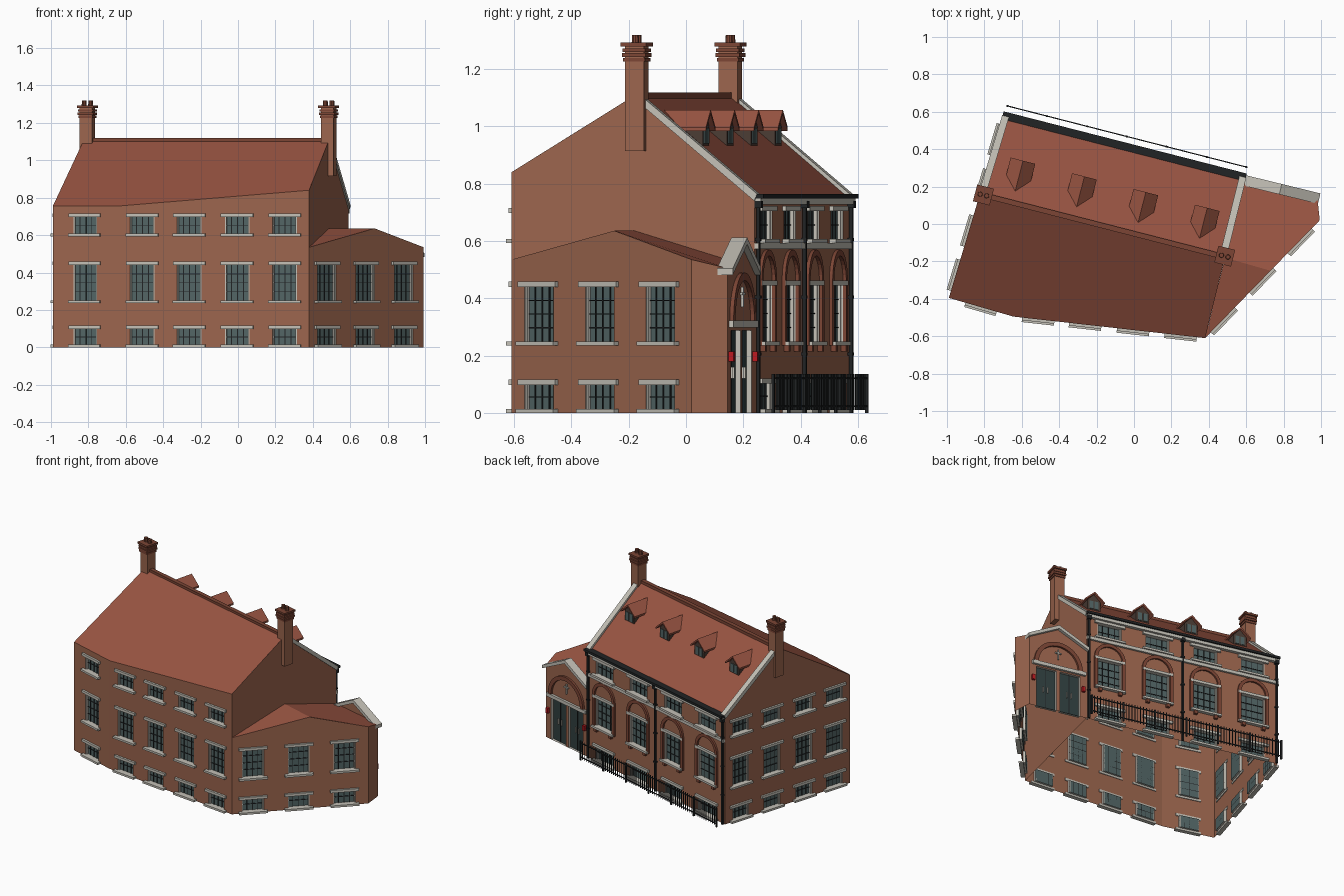
import bpy, bmesh, math
from mathutils import Vector, Matrix

if "Cube" in bpy.data.objects:
    bpy.data.objects.remove(bpy.data.objects["Cube"])

COL = dict(brick=(.33, .13, .075), roof=(.32, .09, .055), dark_brick=(.2, .06, .035),
           stone=(.55, .53, .47), glass=(.085, .13, .13), iron=(.015, .017, .018),
           wood=(.07, .045, .035), door=(.03, .05, .05), red=(.5, .01, .015))
MATS = {}
for k, c in COL.items():
    MATS[k] = bpy.data.materials.new(k)
    MATS[k].diffuse_color = (*c, 1)

parts = {}


def part(name, mat):
    return parts.setdefault(name, (bmesh.new(), mat))[0]


def frame(p0, p1):
    """Wall frame: x along the wall, -y outward, z up. Returns matrix and length."""
    a, b = Vector((*p0, 0)), Vector((*p1, 0))
    d = (b - a).normalized()
    m = Matrix((d, (-d.y, d.x, 0), (0, 0, 1))).transposed().to_4x4()
    m.translation = a
    return m, (b - a).length


def poly(bm, M, pts):
    bm.faces.new([bm.verts.new(M @ Vector(p)) for p in pts])


def prism(bm, M, pts, o0, o1):
    """Extrude an (x, z) profile between outward offsets o0 and o1."""
    F = [bm.verts.new(M @ Vector((x, -o1, z))) for x, z in pts]
    B = [bm.verts.new(M @ Vector((x, -o0, z))) for x, z in pts]
    bm.faces.new(F)
    bm.faces.new(B[::-1])
    for i in range(len(F)):
        j = (i + 1) % len(F)
        bm.faces.new((F[i], B[i], B[j], F[j]))


def box(bm, M, x0, x1, o0, o1, z0, z1):
    prism(bm, M, [(x0, z0), (x1, z0), (x1, z1), (x0, z1)], o0, o1)


def arch(bm, M, xc, z, r, t, o, n=14):
    a = [math.pi * i / n for i in range(n + 1)]
    ring = [(xc + (r + t) * math.cos(i), z + (r + t) * math.sin(i)) for i in a]
    ring += [(xc + r * math.cos(i), z + r * math.sin(i)) for i in reversed(a)]
    prism(bm, M, ring, 0, o)


def window(M, where, xc, w, z0, z1, fill='glass', rec=.018):
    """Recessed opening: reveals, pane, bars, sill and lintel."""
    x0, x1 = xc - w / 2, xc + w / 2
    st = part(where + '_stone_trim', 'stone')
    c = [(x0, z0), (x1, z0), (x1, z1), (x0, z1)]
    for i in range(4):
        (ax, az), (bx, bz) = c[i], c[(i + 1) % 4]
        poly(st, M, [(ax, 0, az), (ax, rec, az), (bx, rec, bz), (bx, 0, bz)][::-1])
    poly(part(where + '_' + fill, fill), M, [(x, rec, z) for x, z in c])
    bars = part(where + '_bars', 'iron')
    for f in ((.5,) if fill == 'door' else (.25, .5, .75)):
        x = x0 + w * f
        box(bars, M, x - .002, x + .002, -rec, -rec + .004, z0, z1)
    nz = max(2, round((z1 - z0) / .05))
    for i in range(1, nz if fill == 'glass' else 1):
        z = z0 + (z1 - z0) * i / nz
        box(bars, M, x0, x1, -rec, -rec + .004, z - .002, z + .002)
    if fill == 'glass':
        for x in (x0, x1 - .007):
            box(st, M, x, x + .007, -rec, -.006, z0, z1)
        e = .022
        box(st, M, x0 - e, x1 + e, -.005, .014, z1, z1 + .018)
        box(st, M, x0 - e, x1 + e, -.005, .024, max(0, z0 - .014), z0)


def wall(where, p0, p1, tops, wins=(), fill='glass'):
    """Sheet wall with real openings; tops are (fraction, z) along the upper edge."""
    M, L = frame(p0, p1)
    bm = part(where + '_wall', 'brick')
    zb = min(z for _, z in tops) - .02
    xs = sorted({0, L} | {w[0] + s * w[1] / 2 for w in wins for s in (-1, 1)})
    zs = sorted({0, zb} | {z for w in wins for z in w[2:]})
    xs = [x for i, x in enumerate(xs) if i == 0 or x - xs[i - 1] > 1e-5]
    for a, b in zip(xs, xs[1:]):
        for c, d in zip(zs, zs[1:]):
            mx, mz = (a + b) / 2, (c + d) / 2
            if not any(abs(mx - w[0]) < w[1] / 2 and w[2] < mz < w[3] for w in wins):
                poly(bm, M, [(a, 0, c), (b, 0, c), (b, 0, d), (a, 0, d)])
    poly(bm, M, [(0, 0, zb), (L, 0, zb)] + [(f * L, 0, z) for f, z in reversed(tops)])
    for w in wins:
        window(M, where, *w, fill=fill)
    return M, L


# Plan corners
BL, BR, AR, AS = (-.70, .57), (.59, .24), (.98, .145), (.993, .02)
FR, FM, FL = (.38, -.61), (-.645, -.495), (-.99, -.395)
RL, RR = (-.824, .159), (.487, -.177)
AP, AM = (.73, -.25), (.487, -.18)
LOW, MID, TOP = (.014, .098), (.25, .44), (.608, .698)


def wins(L, fr, rows, w=.13):
    return [(f * L, w, *r) for f in fr for r in rows]


def dist(a, b):
    return math.dist(a, b)


# Main walls
ALL = (LOW, MID, TOP)
wall('front_left', FL, FM, [(0, .755), (1, .755)], wins(dist(FL, FM), [.5], ALL))
wall('front', FM, FR, [(0, .755), (1, .84)], wins(dist(FM, FR), [.13, .375, .625, .873], ALL))
ML, LL = wall('left_side', BL, FL, [(0, .755), (.426, 1.11), (1, .755)],
              wins(dist(BL, FL), [.125, .375, .63, .875], ALL))
MR, LR = wall('right_gable', FR, BR, [(0, .84), (.51, 1.11), (1, .755)])
BAYS = [.12, .37, .62, .87]
M, L = wall('back', BR, BL, [(0, .755), (1, .755)],
            wins(dist(BR, BL), BAYS, ((.014, .102), (.25, .445), (.608, .705)), .165))

# Back elevation: string courses, gutter, arches, brackets, downpipes
st = part('back_cornices', 'stone')
box(st, M, 0, L, -.002, .022, .728, .748)
box(st, M, 0, L, -.002, .014, .572, .594)
box(part('back_gutter', 'iron'), M, -.005, L + .005, -.01, .032, .748, .764)
br = part('back_brick_arches', 'dark_brick')
for f in BAYS:
    x = f * L
    arch(br, M, x, .463, .085, .022, .012)
    for s in (-1, 1):
        box(br, M, x + s * .096 - .011, x + s * .096 + .011, 0, .012, .236, .463)
        box(br, M, x + s * .07 - .012, x + s * .07 + .012, 0, .018, .214, .236)
pipe = part('back_downpipes', 'iron')
for x in (.012, L / 2, L - .012):
    box(pipe, M, x - .006, x + .006, .004, .016, 0, .75)
    box(pipe, M, x - .013, x + .013, .0, .024, .715, .74)
    for z in (.2, .4, .6):
        box(pipe, M, x - .01, x + .01, 0, .018, z, z + .01)

# Dormers on the back slope
for i in range(4):
    x = .154 + i * .339
    prism(part('dormer_bodies', 'wood'), M, [(x - .045, .92), (x + .045, .92), (x + .045, 1.0),
          (x, 1.045), (x - .045, 1.0)], -.36, -.215)
    prism(part('dormer_roofs', 'roof'), M, [(x - .068, .985), (x, 1.045), (x + .068, .985),
          (x + .068, .997), (x, 1.058), (x - .068, .997)], -.375, -.198)
    for s in (-1, 1):
        box(part('dormer_glass', 'glass'), M, x + s * .018 - .014, x + s * .018 + .014,
            -.215, -.211, .94, .995)

# Railing in front of the back elevation
rail = part('railing', 'iron')
for z in (.02, .118):
    box(rail, M, .005, 1.325, .062, .068, z, z + .006)
for i in range(67):
    x, h = .005 + i * .02, .005 if i % 11 == 0 else .002
    box(rail, M, x - h, x + h, .065 - h, .065 + h, .0 if h > .003 else .01, .136)

# Main roof, ridge and copings
I = Matrix.Identity(4)
rf = part('main_roof', 'roof')
poly(rf, I, [(*FL, .755), (*FM, .755), (*FR, .84), (*RR, 1.11), (*RL, 1.11)])
poly(rf, I, [(*RL, 1.11), (*RR, 1.11), (*BR, .755), (*BL, .755)])
Mr, Lr = frame(RR, RL)
box(part('ridge_tiles', 'dark_brick'), Mr, 0, Lr, -.014, .014, 1.095, 1.118)
cp = part('gable_copings', 'stone')
a = .51 * LR
prism(cp, MR, [(a, 1.095), (LR, .74), (LR + .01, .765), (a, 1.125)], -.03, .008)
a = .426 * LL
prism(cp, ML, [(0, .74), (a, 1.095), (a, 1.125), (-.01, .765)], -.03, .008)

# Chimneys
for name, c in (('left_chimney', (-.805, .155)), ('right_chimney', (.485, -.172))):
    Mc, _ = frame(c, (c[0] + .969, c[1] - .248))
    bm = part(name, 'brick')
    box(bm, Mc, -.034, .034, -.034, .034, .915, 1.29)
    cap = part(name + '_cap', 'dark_brick')
    for z, h in ((1.226, .039), (1.243, .043), (1.26, .041), (1.28, .046)):
        box(cap, Mc, -h, h, -h, h, z, z + .013)
    for s in (-1, 1):
        bmesh.ops.create_cone(cap, cap_ends=True, segments=10, radius1=.014, radius2=.012,
                              depth=.035, matrix=Mc @ Matrix.Translation((s * .018, 0, 1.302)))

# Entrance annex
wall('annex_side', FR, AS, [(0, .535), (.57, .636), (1, .535)],
     wins(dist(FR, AS), [.154, .49, .825], (LOW, MID), .14))
wall('annex_corner', AS, AR, [(0, .535), (1, .505)])
La = dist(AR, BR)
M, La = wall('entrance', AR, BR, [(0, .50), (.5, .595), (1, .50)],
             [(.12, .14, 0, .288), (.285, .14, 0, .288)], 'door')
rf = part('annex_roof', 'roof')
poly(rf, I, [(*FR, .535), (*AP, .636), (*AM, .636)])
poly(rf, I, [(*AM, .636), (*AP, .636), (*AS, .535), (*AR, .505), (*BR, .505)])

# Entrance trim: band, arch, pediment, cross, lamps
h = La / 2
st = part('entrance_pediment', 'stone')
prism(st, M, [(-.012, .482), (h, .588), (La + .005, .482), (La + .005, .505), (h, .612),
              (-.012, .505)], -.035, .022)
box(st, M, .02, La - .01, 0, .016, .298, .322)
box(st, M, h - .004, h + .004, 0, .01, .37, .44)
box(st, M, h - .02, h + .02, 0, .01, .412, .42)
arch(part('entrance_arch', 'dark_brick'), M, h, .322, .14, .028, .014, 20)
for x in (.025, La - .025):
    box(part('entrance_lamps', 'red'), M, x - .01, x + .01, 0, .018, .18, .215)
for x in (.105, .135, .27, .30):
    box(part('door_handles', 'stone'), M, x - .002, x + .002, -.018, -.008, .12, .16)

# Turn the collected meshes into objects
for name, (bm, mat) in parts.items():
    me = bpy.data.meshes.new(name)
    bmesh.ops.remove_doubles(bm, verts=bm.verts, dist=1e-5) if name.endswith('_wall') else None
    bm.to_mesh(me)
    bm.free()
    me.materials.append(MATS[mat])
    bpy.context.collection.objects.link(bpy.data.objects.new(name, me))

for m in bpy.data.materials:
    if m.users and not m.is_grease_pencil:
        m.use_nodes = True
        m.node_tree.nodes["Principled BSDF"].inputs["Base Color"].default_value = m.diffuse_color
